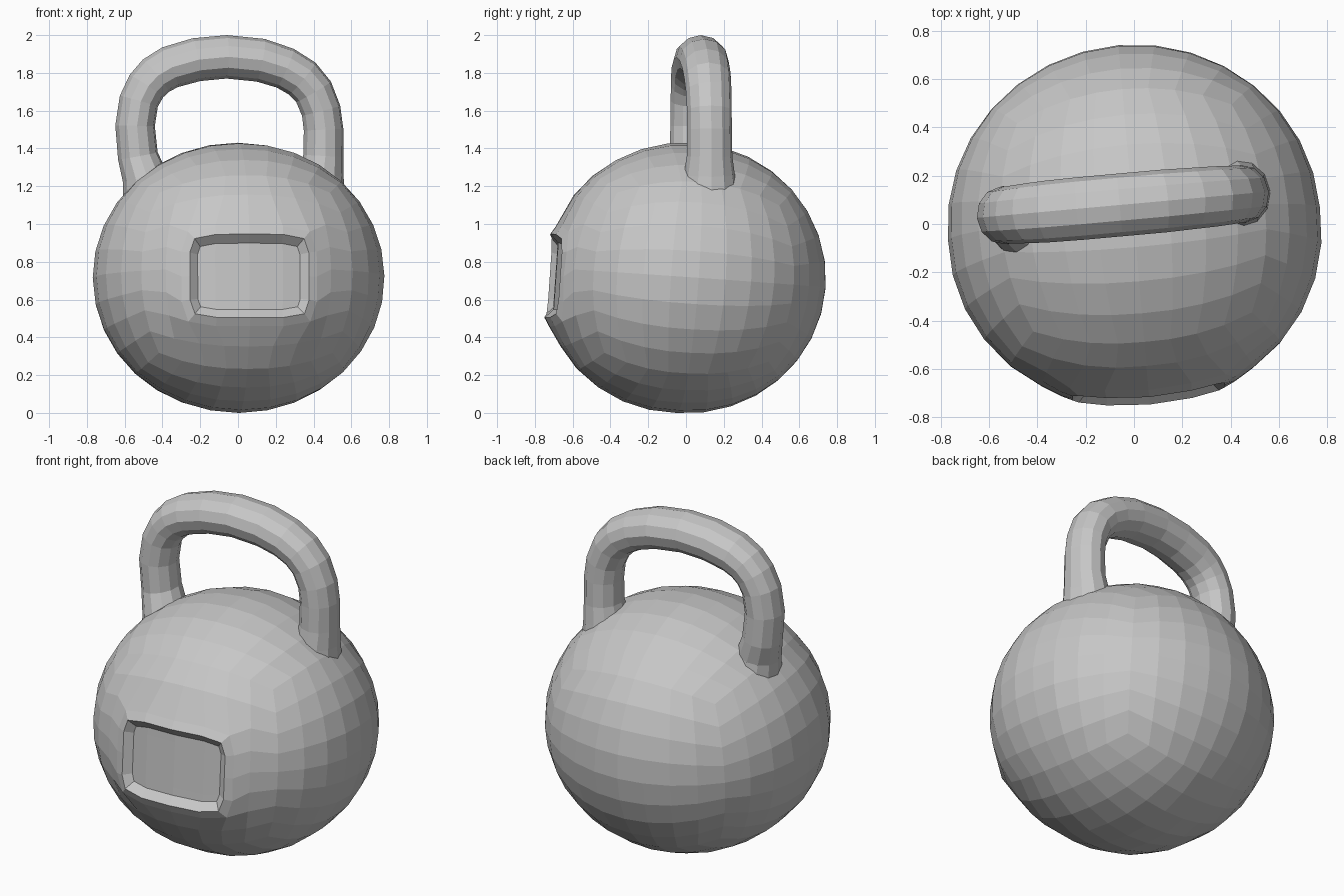
import bpy, bmesh
from math import tan, pi, radians, cos, sin
from mathutils import Vector, Matrix

if "Cube" in bpy.data.objects:
    bpy.data.objects.remove(bpy.data.objects["Cube"])

# One cast-iron grey for everything
iron = bpy.data.materials.new("iron_grey")
iron.use_nodes = True
GREY = (0.57, 0.57, 0.57, 1)
iron.diffuse_color = GREY
iron.node_tree.nodes["Principled BSDF"].inputs["Base Color"].default_value = GREY


def finish(bm, name):
    bmesh.ops.recalc_face_normals(bm, faces=bm.faces)
    mesh = bpy.data.meshes.new(name)
    bm.to_mesh(mesh)
    bm.free()
    mesh.materials.append(iron)
    obj = bpy.data.objects.new(name, mesh)
    bpy.context.collection.objects.link(obj)
    return obj


# Ball: gridded cube rounded to an ellipsoid, a little fuller at the front
RADII = Vector((0.772, 0.744, 0.717))
bm = bmesh.new()
bmesh.ops.create_cube(bm, size=2)
bmesh.ops.subdivide_edges(bm, edges=bm.edges[:], cuts=7, use_grid_fill=True)
panel = []
for f in bm.faces:
    c = f.calc_center_median()
    if c.y < -0.99 and abs(c.x) < 0.5 and abs(c.z) < 0.5:
        panel.append(f)
rim = {v for f in panel for v in f.verts}
for v in bm.verts:
    if v in rim:
        # Gentle swelling around the panel, with clipped corners
        corner = abs(v.co.x) > 0.4 and abs(v.co.z) > 0.4
        s = 0.9 if corner else 1
        x, z = v.co.x * 0.72 * s, v.co.z * 0.53 * s
        v.co = Vector((x, -0.735 + 0.42 * x * x + 0.4 * z * z, z - 0.04))
    else:
        d = Vector([tan(c * pi / 4) for c in v.co]).normalized()
        swell = 1 + 0.055 * max(0, -d.y) * (abs(d.x) + max(0, -d.z))
        v.co = d * RADII * swell

# Curved lip, then the shallow sunken panel inside it
for depth in (-0.733, -0.69):
    bm.normal_update()
    bmesh.ops.inset_region(bm, faces=panel, thickness=0.045, use_even_offset=True)
    for v in {v for f in panel for v in f.verts}:
        v.co.y = depth + 0.38 * v.co.x ** 2
ball = finish(bm, "ball")
ball.data.transform(Matrix.Translation((0, 0, 0.715))
                    @ Matrix.Rotation(radians(5), 4, "Z")
                    @ Matrix.Rotation(radians(-4), 4, "X"))

# Handle: rounded bar swept along an arch, flared at the feet (x, z, radius)
PATH = [(-0.47, 1.1, 0.14), (-0.493, 1.25, 0.12), (-0.53, 1.36, 0.107),
        (-0.545, 1.52, 0.105), (-0.525, 1.65, 0.105), (-0.485, 1.73, 0.107),
        (-0.435, 1.785, 0.11), (-0.36, 1.83, 0.113), (-0.22, 1.87, 0.115),
        (-0.06, 1.885, 0.115), (0.12, 1.867, 0.115), (0.25, 1.825, 0.112),
        (0.34, 1.77, 0.11), (0.4, 1.7, 0.107), (0.44, 1.6, 0.105),
        (0.453, 1.5, 0.105), (0.452, 1.36, 0.107), (0.44, 1.26, 0.12),
        (0.43, 1.1, 0.14)]
SIDES = 12
across = Vector((-0.09, 1, 0)).normalized()
points = [Vector((x, 0.084 + 0.09 * x, z)) for x, z, r in PATH]
for foot in points[:2]:
    foot.y -= 0.025
bm = bmesh.new()
rings = []
for i, p in enumerate(points):
    along = (points[min(i + 1, len(points) - 1)] - points[max(i - 1, 0)]).normalized()
    out = across.cross(along).normalized()
    r = PATH[i][2]
    rings.append([bm.verts.new(p + out * r * cos(a) + across * r * 1.13 * sin(a))
                  for a in (2 * pi * k / SIDES for k in range(SIDES))])
for a, b in zip(rings, rings[1:]):
    for k in range(SIDES):
        n = (k + 1) % SIDES
        bm.faces.new((a[k], a[n], b[n], b[k]))
bm.faces.new(rings[0])
bm.faces.new(rings[-1])
finish(bm, "handle")
